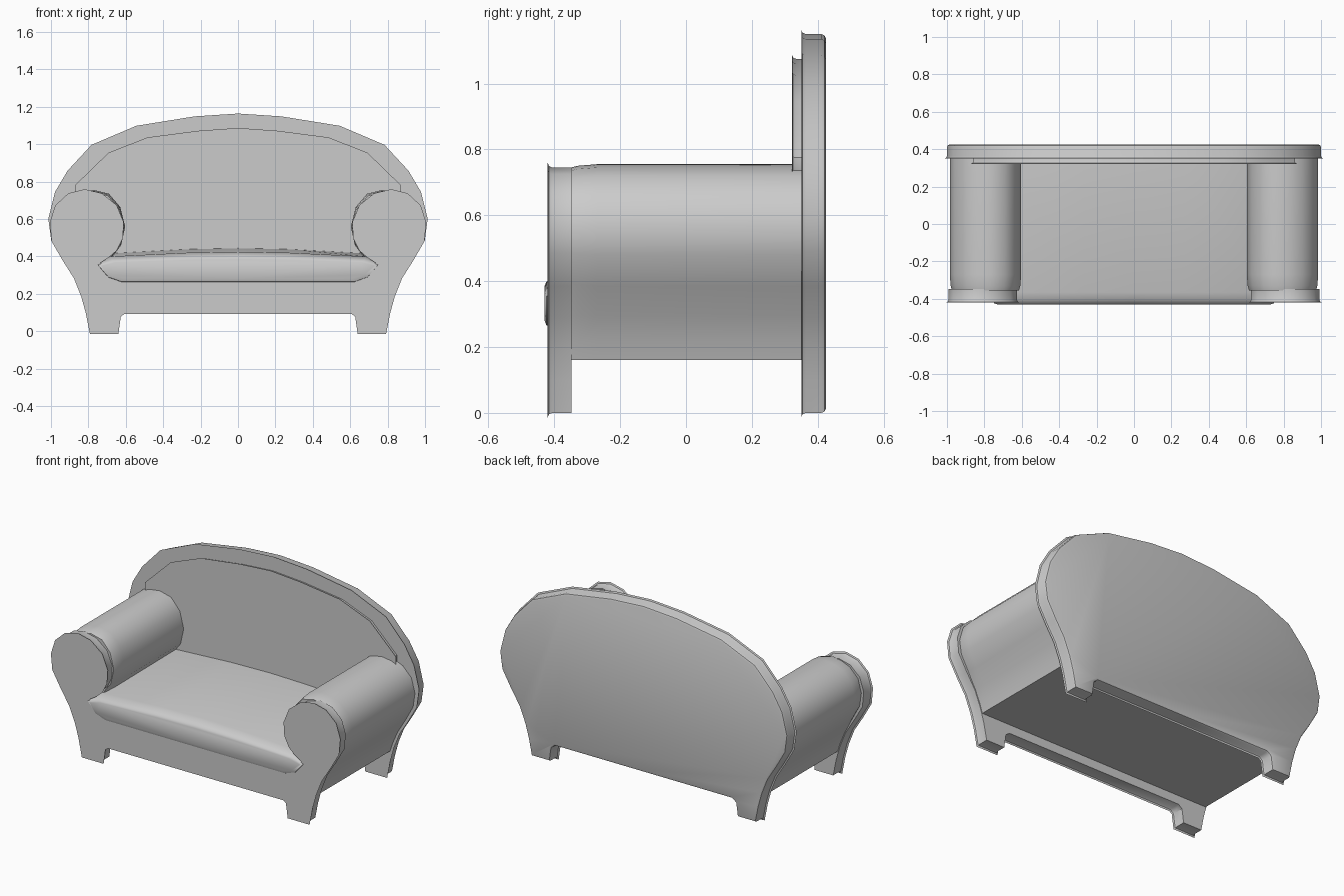
import bpy, bmesh, math

if "Cube" in bpy.data.objects:
    bpy.data.objects.remove(bpy.data.objects["Cube"])


def finish(name, bm, angle=40):
    bmesh.ops.recalc_face_normals(bm, faces=bm.faces[:])
    me = bpy.data.meshes.new(name)
    bm.to_mesh(me)
    bm.free()
    me.shade_smooth()
    me.set_sharp_from_angle(angle=math.radians(angle))
    ob = bpy.data.objects.new(name, me)
    bpy.context.collection.objects.link(ob)
    return ob


def symmetric(half):
    """Closed outline from a half outline on the +x side."""
    return half + [(-x, z) for x, z in reversed(half) if x > 1e-6]


def loft(rings):
    """Capped solid through rings of 3D points with equal counts."""
    bm = bmesh.new()
    vs = [[bm.verts.new(p) for p in r] for r in rings]
    n = len(rings[0])
    for a, b in zip(vs, vs[1:]):
        for i in range(n):
            j = (i + 1) % n
            bm.faces.new((a[i], a[j], b[j], b[i]))
    bm.faces.new(vs[0])
    bm.faces.new(vs[-1])
    return bm


def panel(name, outline, y0, y1, radius, round_back):
    """Flat board with a rounded front rim and optionally a rounded back rim."""
    bm = loft([[(x, y, z) for x, z in outline] for y in (y0, y1)])
    bm.normal_update()
    rim = [e for e in bm.edges
           if abs(e.verts[0].co.y - e.verts[1].co.y) < 1e-6
           and (round_back or e.verts[0].co.y < y0 + 1e-4)]
    bmesh.ops.bevel(bm, geom=rim, offset=radius, segments=2, profile=0.5,
                    affect='EDGES', clamp_overlap=False)
    return finish(name, bm)


# Foot and flared side shared by front and back boards
side = [(0.615, 0.105), (0.64, 0.085), (0.652, 0), (0.78, 0),
        (0.80, 0.1), (0.825, 0.19), (0.865, 0.29), (0.925, 0.385)]

# Back board
panel("back_board", symmetric([(0, 0.105)] + side + [
    (0.985, 0.49), (1.0, 0.60), (0.965, 0.74), (0.90, 0.85), (0.775, 0.985),
    (0.54, 1.085), (0.23, 1.135), (0, 1.15)]), 0.35, 0.425, 0.014, True)

# Front board with scrolled arm ends
panel("front_board", symmetric([(0, 0.105)] + side + [
    (0.983, 0.485), (0.992, 0.58), (0.965, 0.665), (0.90, 0.725),
    (0.82, 0.745), (0.735, 0.725), (0.66, 0.665), (0.625, 0.58),
    (0.63, 0.50), (0.66, 0.44), (0.70, 0.405), (0.755, 0.37),
    (0.70, 0.29), (0.63, 0.26), (0, 0.26)]), -0.42, -0.347, 0.014, False)

# Back cushion
panel("back_cushion", symmetric([
    (0.60, 0.36), (0.86, 0.72), (0.86, 0.775), (0.685, 0.945),
    (0.48, 1.025), (0.21, 1.06), (0, 1.075)]), 0.322, 0.36, 0.012, False)

# Seat cushion: rolled front edge, top rising slightly to the back
seat_half = [(0, 0.26), (0.63, 0.26), (0.70, 0.29), (0.755, 0.37),
             (0.68, 0.40), (0.27, 0.42), (0, 0.425)]
seat = symmetric(seat_half)[:-0 or None]
rings = []
for y, k, w, lift in ((-0.43, 0.62, 0.965, 0.022), (-0.424, 0.80, 0.99, 0.006),
                      (-0.405, 0.92, 1, 0), (-0.365, 1, 1, 0),
                      (0.355, 1.12, 1, 0)):
    rings.append([(x * w, y, 0.26 + lift + (z - 0.26) * k) for x, z in seat])
finish("seat_cushion", loft(rings), 50)

# Rolled arms, softened where they meet the front board
arm = [(0.67, 0.16), (0.812, 0.16), (0.83, 0.215), (0.865, 0.295),
       (0.92, 0.385), (0.972, 0.48), (0.985, 0.57), (0.96, 0.66),
       (0.90, 0.72), (0.84, 0.745), (0.77, 0.755), (0.69, 0.735), (0.63, 0.665),
       (0.603, 0.56), (0.625, 0.46), (0.67, 0.40)]
rings = []
for y, s in ((-0.355, 0.94), (-0.33, 0.975), (-0.27, 1), (0.36, 1)):
    rings.append([(0.8 + (x - 0.8) * s, y,
                   0.56 + (z - 0.56) * s if z > 0.35 else z) for x, z in arm])
arms = finish("arms", loft(rings), 45)
arms.modifiers.new("mirror", 'MIRROR').use_mirror_merge = False

# Base under the seat
base = [(-0.69, 0.16), (0.69, 0.16), (0.69, 0.33), (-0.69, 0.33)]
finish("base", loft([[(x, y, z) for x, z in base] for y in (-0.36, 0.36)]))
